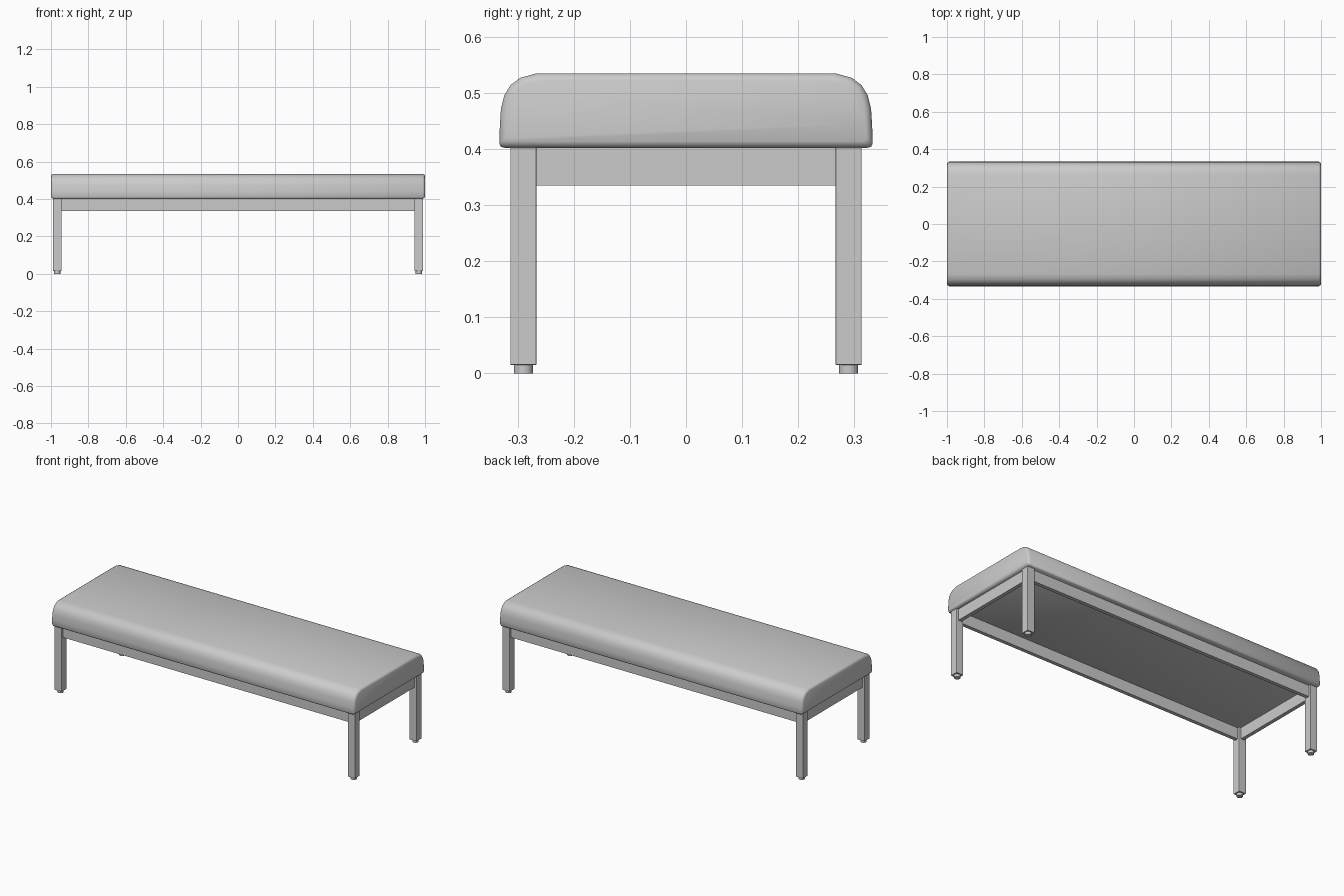
import bpy, bmesh, math

if "Cube" in bpy.data.objects:
    bpy.data.objects.remove(bpy.data.objects["Cube"])


def box(name, x0, x1, y0, y1, z0, z1, bevel=0.0):
    bpy.ops.mesh.primitive_cube_add(size=1, location=((x0 + x1) / 2, (y0 + y1) / 2, (z0 + z1) / 2))
    ob = bpy.context.object
    ob.name = name
    ob.scale = (x1 - x0, y1 - y0, z1 - z0)
    bpy.ops.object.transform_apply(location=False, rotation=False, scale=True)
    if bevel:
        m = ob.modifiers.new("bevel", 'BEVEL')
        m.width = bevel
        m.segments = 2
    return ob


# Padded seat: half cross-section, mirrored, swept along x with softened ends
half = [(0.322, 0.402), (0.330, 0.404), (0.333, 0.410), (0.332, 0.440), (0.330, 0.472),
        (0.324, 0.496), (0.313, 0.514), (0.296, 0.527), (0.267, 0.535)]
profile = half + [(-y, z) for y, z in reversed(half)]
bm = bmesh.new()
rings = []
zc = 0.468
stations = [(1.0, 0.012), (0.9965, 0.005), (0.988, 0.0)]
stations += [(-x, d) for x, d in reversed(stations)]
for x, inset in stations:
    sy, sz = 1 - inset / 0.333, 1 - inset / 0.067
    rings.append([bm.verts.new((x, y * sy, zc + (z - zc) * sz)) for y, z in profile])
n = len(profile)
for a, b in zip(rings, rings[1:]):
    for i in range(n):
        j = (i + 1) % n
        bm.faces.new((a[i], a[j], b[j], b[i]))
bm.faces.new(rings[0])
bm.faces.new(rings[-1])
bmesh.ops.recalc_face_normals(bm, faces=bm.faces)
mesh = bpy.data.meshes.new("seat")
bm.to_mesh(mesh)
bm.free()
seat = bpy.data.objects.new("seat", mesh)
bpy.context.collection.objects.link(seat)
bpy.context.view_layer.objects.active = seat
seat.select_set(True)
bpy.ops.object.shade_smooth_by_angle(angle=math.radians(40))

# Legs with round foot glides
CX, CY, H = 0.967, 0.29, 0.0233
for sx, side in ((-1, "left"), (1, "right")):
    for sy, end in ((-1, "front"), (1, "back")):
        x, y = sx * CX, sy * CY
        box(f"{end}_{side}_leg", x - H, x + H, y - H, y + H, 0.015, 0.403, 0.002)
        bpy.ops.mesh.primitive_cylinder_add(vertices=24, radius=0.017, depth=0.016, location=(x, y, 0.008))
        bpy.context.object.name = f"{end}_{side}_foot"
        bpy.ops.object.shade_smooth_by_angle(angle=math.radians(40))

# Rails between the legs
T = 0.011
for s, name in ((-1, "front_rail"), (1, "back_rail")):
    box(name, -CX + H, CX - H, s * CY - T, s * CY + T, 0.335, 0.403)
for s, name in ((-1, "left_rail"), (1, "right_rail")):
    box(name, s * CX - T, s * CX + T, -CY + H, CY - H, 0.335, 0.403)
